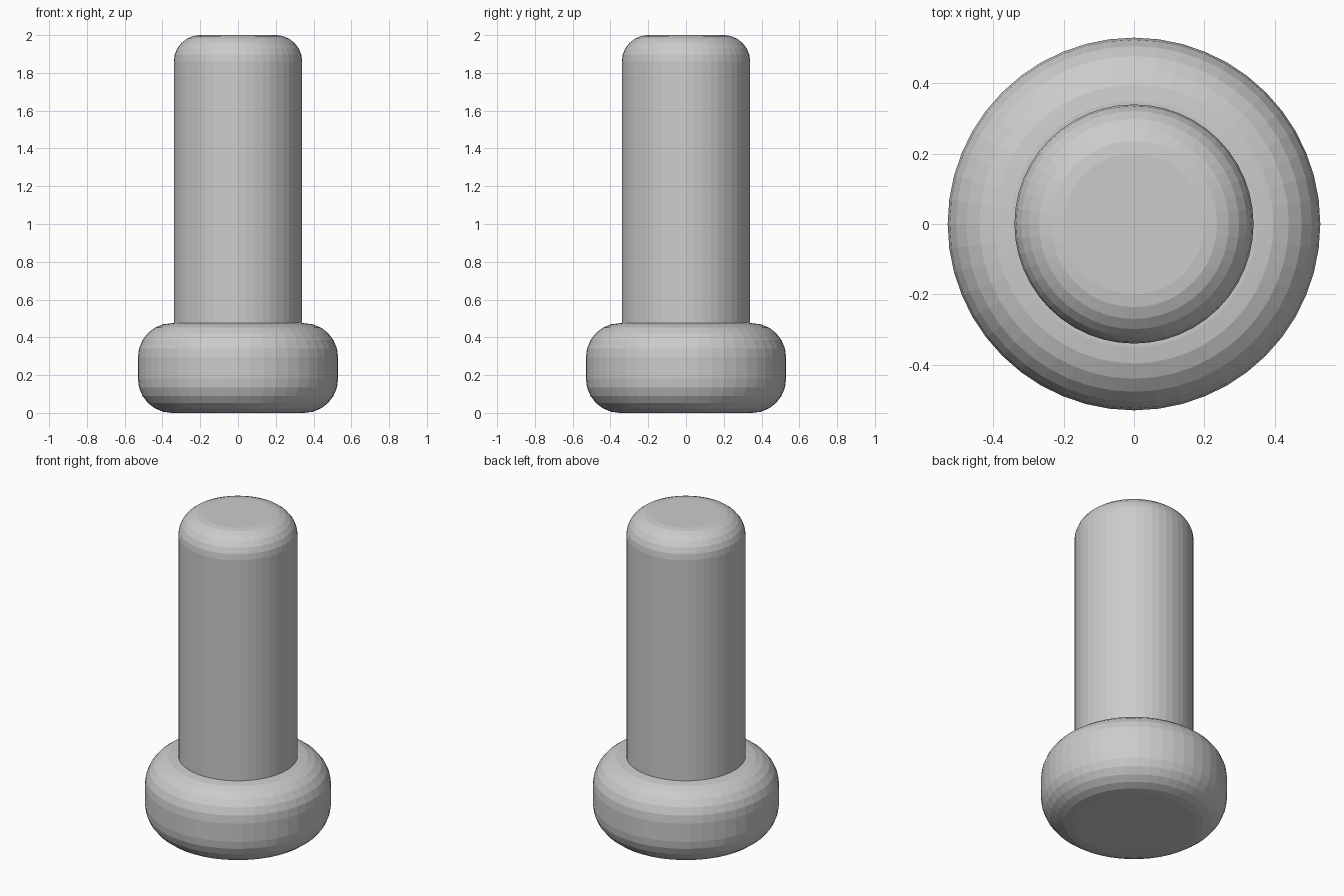
import bpy, bmesh, math

if "Cube" in bpy.data.objects:
    bpy.data.objects.remove(bpy.data.objects["Cube"])

SIDES = 48

grey = bpy.data.materials.new("plain_grey")
grey.diffuse_color = (0.6, 0.6, 0.6, 1)
grey.use_nodes = True
grey.node_tree.nodes["Principled BSDF"].inputs["Base Color"].default_value = grey.diffuse_color


def fillet(r, z, rad, start, end, steps=6):
    """Quarter-round profile points (radius, height) about a corner centre."""
    pts = []
    for i in range(steps + 1):
        a = math.radians(start + (end - start) * i / steps)
        pts.append((r + rad * math.cos(a), z + rad * math.sin(a)))
    return pts


def lathe(name, profile):
    """Spin a profile round z and cap both ends."""
    bm = bmesh.new()
    rings = []
    for r, z in profile:
        rings.append([bm.verts.new((r * math.cos(2 * math.pi * i / SIDES),
                                    r * math.sin(2 * math.pi * i / SIDES), z))
                      for i in range(SIDES)])
    for lo, hi in zip(rings, rings[1:]):
        for i in range(SIDES):
            j = (i + 1) % SIDES
            bm.faces.new((lo[i], lo[j], hi[j], hi[i]))
    bm.faces.new(rings[0][::-1])
    bm.faces.new(rings[-1])
    mesh = bpy.data.meshes.new(name)
    bm.to_mesh(mesh)
    bm.free()
    mesh.materials.append(grey)
    obj = bpy.data.objects.new(name, mesh)
    bpy.context.collection.objects.link(obj)
    return obj


# Wide base collar, rounded at top and bottom
lathe("base_collar", fillet(0.35, 0.18, 0.18, -90, 0) + fillet(0.35, 0.295, 0.18, 0, 90))

# Tall shaft with a rounded top edge
lathe("shaft", [(0.34, 0.46)] + fillet(0.20, 1.86, 0.14, 0, 90))
